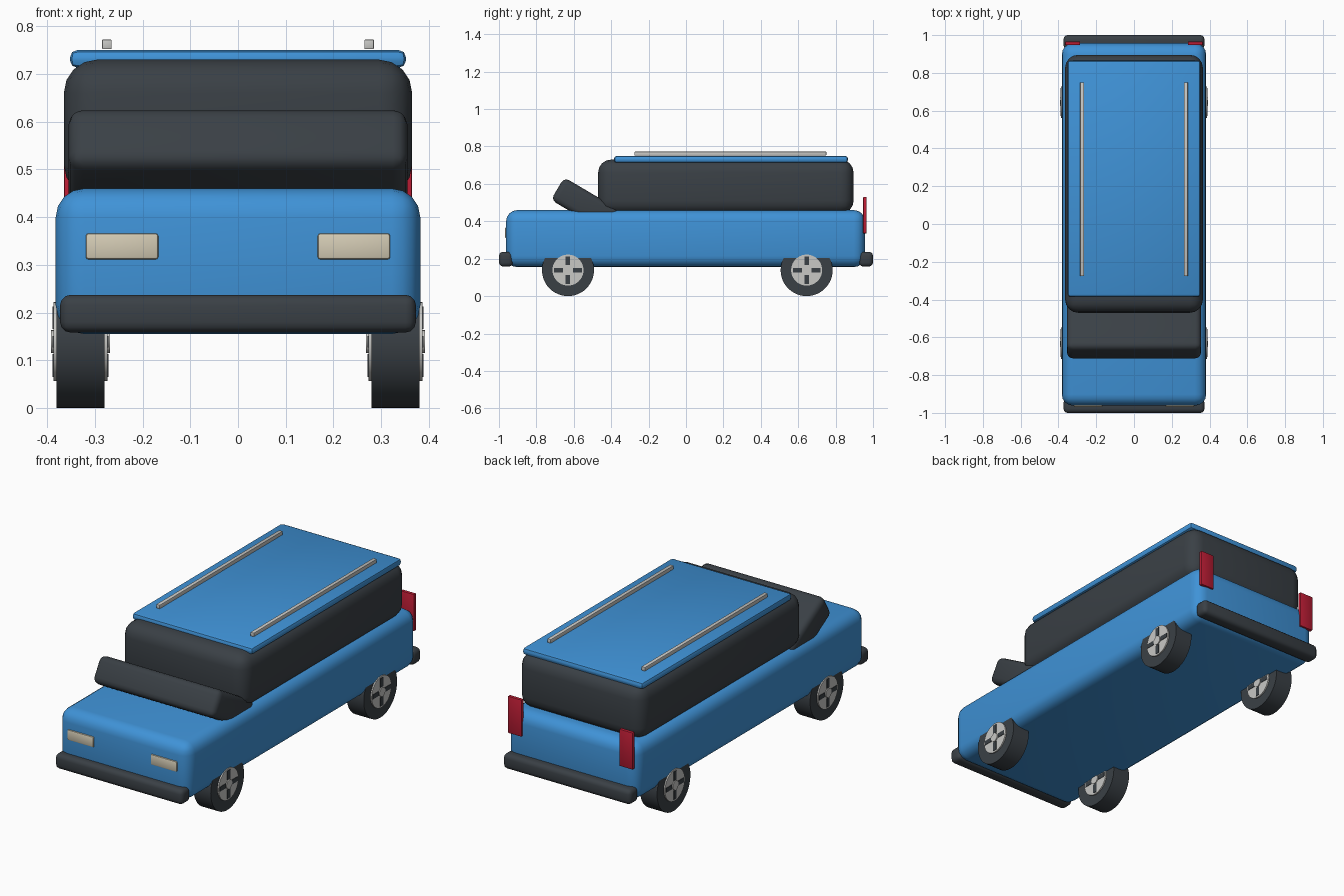
import bpy, math
from mathutils import Vector

if "Cube" in bpy.data.objects:
    bpy.data.objects.remove(bpy.data.objects["Cube"])


def mat(name, col):
    m = bpy.data.materials.new(name)
    m.diffuse_color = (*col, 1)
    m.use_nodes = True
    m.node_tree.nodes["Principled BSDF"].inputs["Base Color"].default_value = m.diffuse_color
    return m


BLUE = mat("blue paint", (0.05, 0.29, 0.68))
DARK = mat("dark grey", (0.042, 0.051, 0.060))
SILVER = mat("silver", (0.58, 0.58, 0.56))
CREAM = mat("headlight cream", (0.66, 0.60, 0.46))
RED = mat("tail light red", (0.50, 0.012, 0.035))


def finish(o, name, m):
    o.name = name
    o.data.materials.append(m)
    bpy.ops.object.shade_smooth_by_angle(angle=math.radians(35))
    return o


def box(name, m, lo, hi, bevel=0.0, seg=3, tilt=0.0):
    """Rounded box between two corners, optionally tilted about x."""
    lo, hi = Vector(lo), Vector(hi)
    bpy.ops.mesh.primitive_cube_add(size=1, location=(lo + hi) / 2)
    o = bpy.context.object
    o.scale = hi - lo
    bpy.ops.object.transform_apply(location=False, rotation=False, scale=True)
    if bevel:
        b = o.modifiers.new("round", "BEVEL")
        b.width, b.segments, b.limit_method = bevel, seg, "NONE"
        bpy.ops.object.modifier_apply(modifier=b.name)
    o.rotation_euler.x = tilt
    return finish(o, name, m)


def disc(name, m, x, y, z, r, width, seg=40):
    bpy.ops.mesh.primitive_cylinder_add(vertices=seg, radius=r, depth=width,
                                        location=(x, y, z), rotation=(0, math.pi / 2, 0))
    return finish(bpy.context.object, name, m)


# Main masses
box("body", BLUE, (-0.382, -0.962, 0.155), (0.382, 0.957, 0.46), 0.06, 4)
box("cabin", DARK, (-0.365, -0.47, 0.44), (0.365, 0.896, 0.73), 0.07, 4)
box("roof", BLUE, (-0.352, -0.385, 0.713), (0.352, 0.866, 0.75), 0.015, 2)

# Tilted windscreen slab sunk into the hood
cy, cz, length, thick = -0.538, 0.487, 0.345, 0.14
box("windscreen", DARK, (-0.355, cy - length / 2, cz - thick / 2),
    (0.355, cy + length / 2, cz + thick / 2), 0.03, 3, math.radians(-30.5))

# Bumpers
box("front_bumper", DARK, (-0.373, -1.0, 0.158), (0.373, -0.925, 0.237), 0.022, 3)
box("rear_bumper", DARK, (-0.373, 0.925, 0.158), (0.373, 1.0, 0.237), 0.022, 3)

# Lights and roof rails, mirrored left and right
for side, s in (("left", -1), ("right", 1)):
    def pair(name, m, x0, x1, y0, y1, z0, z1, bevel):
        a, b = sorted((s * x0, s * x1))
        box(f"{side}_{name}", m, (a, y0, z0), (b, y1, z1), bevel, 2)
    pair("headlight", CREAM, 0.167, 0.319, -0.969, -0.93, 0.311, 0.366, 0.006)
    pair("tail_light", RED, 0.285, 0.365, 0.947, 0.966, 0.335, 0.53, 0.004)
    pair("roof_rail", SILVER, 0.265, 0.285, -0.275, 0.75, 0.752, 0.772, 0.002)

    # Wheels: tyre, hub disc through it, centre cap and dark cross slots
    for end, y in (("front", -0.631), ("rear", 0.645)):
        x, z = s * 0.33, 0.139
        tag = f"{end}_{side}"
        disc(tag + "_tyre", DARK, x, y, z, 0.139, 0.10, 48)
        disc(tag + "_hub", SILVER, x, y, z, 0.083, 0.114)
        disc(tag + "_hub_cap", SILVER, x, y, z, 0.024, 0.124, 24)
        for k in range(4):
            a = k * math.pi / 2
            c = Vector((x, y + 0.05 * math.cos(a), z + 0.05 * math.sin(a)))
            h = Vector((0.059, 0.012 + 0.012 * abs(math.cos(a)), 0.012 + 0.012 * abs(math.sin(a))))
            box(f"{tag}_hub_slot_{k + 1}", DARK, c - h, c + h)
